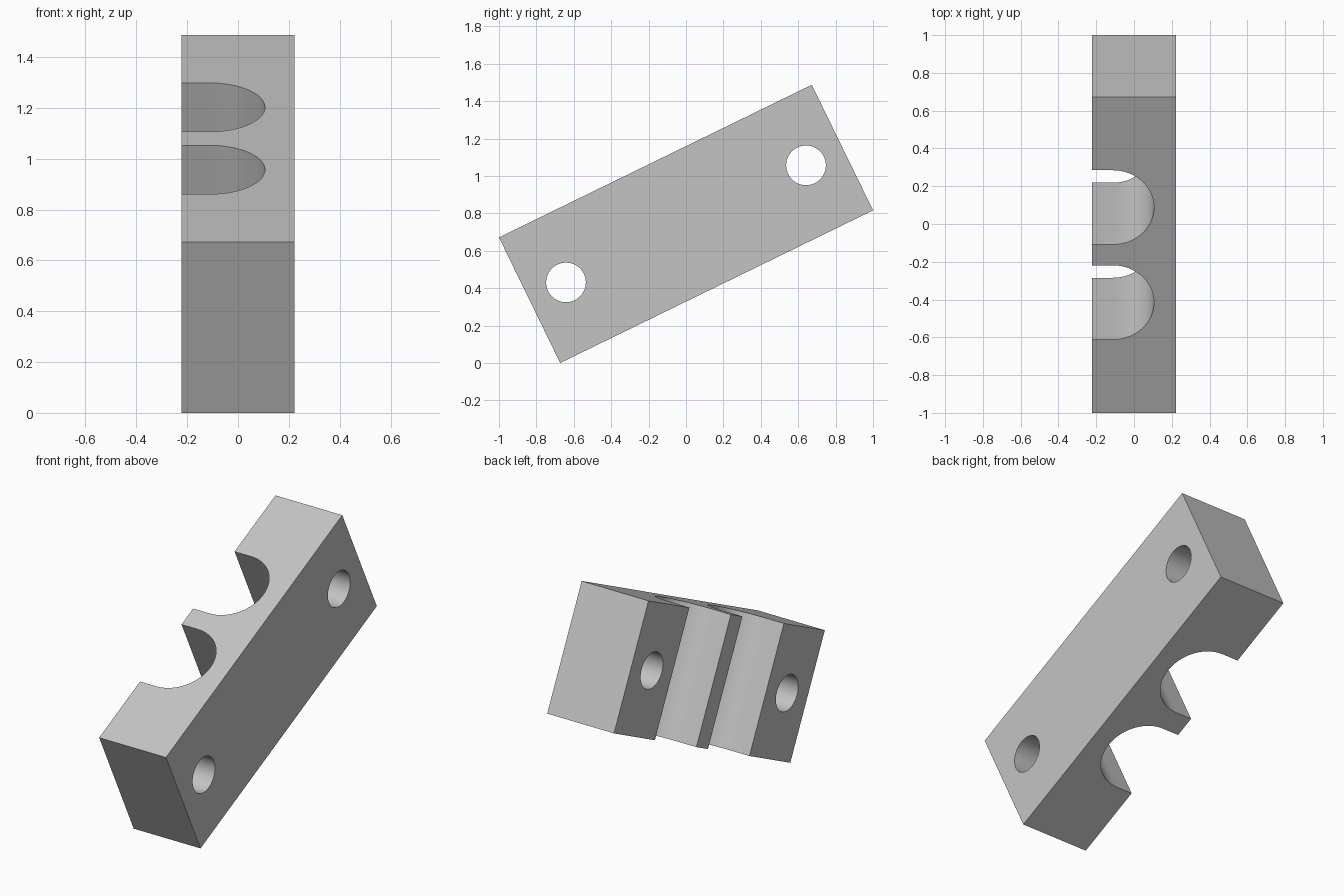
import bpy, bmesh
from math import radians, sin, cos, pi
from mathutils import Matrix

cube = bpy.data.objects.get("Cube")
if cube:
    bpy.data.objects.remove(cube, do_unlink=True)

HALF_W, LENGTH, HEIGHT = 0.222, 1.861, 0.747
TILT = radians(26)
NOTCH_R, NOTCH_X, NOTCH_Y = 0.219, -0.113, 0.28
HOLE_R, HOLE_Y = 0.106, 0.714
STEPS = 32

grey = bpy.data.materials.new("light grey")
grey.use_nodes = True
colour = (0.55, 0.55, 0.55, 1)
grey.diffuse_color = colour
grey.node_tree.nodes["Principled BSDF"].inputs["Base Color"].default_value = colour


def make_object(name, bm):
    bmesh.ops.recalc_face_normals(bm, faces=bm.faces)
    mesh = bpy.data.meshes.new(name)
    bm.to_mesh(mesh)
    bm.free()
    obj = bpy.data.objects.new(name, mesh)
    bpy.context.collection.objects.link(obj)
    mesh.materials.append(grey)
    return obj


# Block outline with two round-bottomed notches in its right side
half = LENGTH / 2
outline = [(-HALF_W, half), (HALF_W, half), (HALF_W, -half), (-HALF_W, -half)]
for centre in (-NOTCH_Y, NOTCH_Y):
    outline.append((-HALF_W, centre - NOTCH_R))
    for i in range(STEPS + 1):
        a = -pi / 2 + pi * i / STEPS
        outline.append((NOTCH_X + NOTCH_R * cos(a), centre + NOTCH_R * sin(a)))
    outline.append((-HALF_W, centre + NOTCH_R))

bm = bmesh.new()
face = bm.faces.new([bm.verts.new((x, y, -HEIGHT / 2)) for x, y in outline])
top = bmesh.ops.extrude_face_region(bm, geom=[face])["geom"]
bmesh.ops.translate(bm, vec=(0, 0, HEIGHT),
                    verts=[v for v in top if isinstance(v, bmesh.types.BMVert)])
block = make_object("clamp_block", bm)

# Two bolt holes through the width
bm = bmesh.new()
for y in (-HOLE_Y, HOLE_Y):
    bmesh.ops.create_cone(bm, cap_ends=True, segments=64, radius1=HOLE_R,
                          radius2=HOLE_R, depth=4 * HALF_W,
                          matrix=Matrix.Translation((0, y, 0)) @ Matrix.Rotation(pi / 2, 4, "Y"))
cutter = make_object("bolt_hole_cutter", bm)
cutter.hide_render = True

boolean = block.modifiers.new("bolt_holes", "BOOLEAN")
boolean.operation = "DIFFERENCE"
boolean.solver = "EXACT"
boolean.object = cutter

bpy.ops.object.select_all(action="DESELECT")
block.select_set(True)
bpy.context.view_layer.objects.active = block
bpy.ops.object.modifier_apply(modifier=boolean.name)
bpy.data.objects.remove(cutter, do_unlink=True)
bpy.ops.object.shade_smooth_by_angle(angle=radians(30))

# Tilt the block so that it rests on its lower front edge
rest = (LENGTH * sin(TILT) + HEIGHT * cos(TILT)) / 2
block.data.transform(Matrix.Translation((0, 0, rest)) @ Matrix.Rotation(TILT, 4, "X"))
